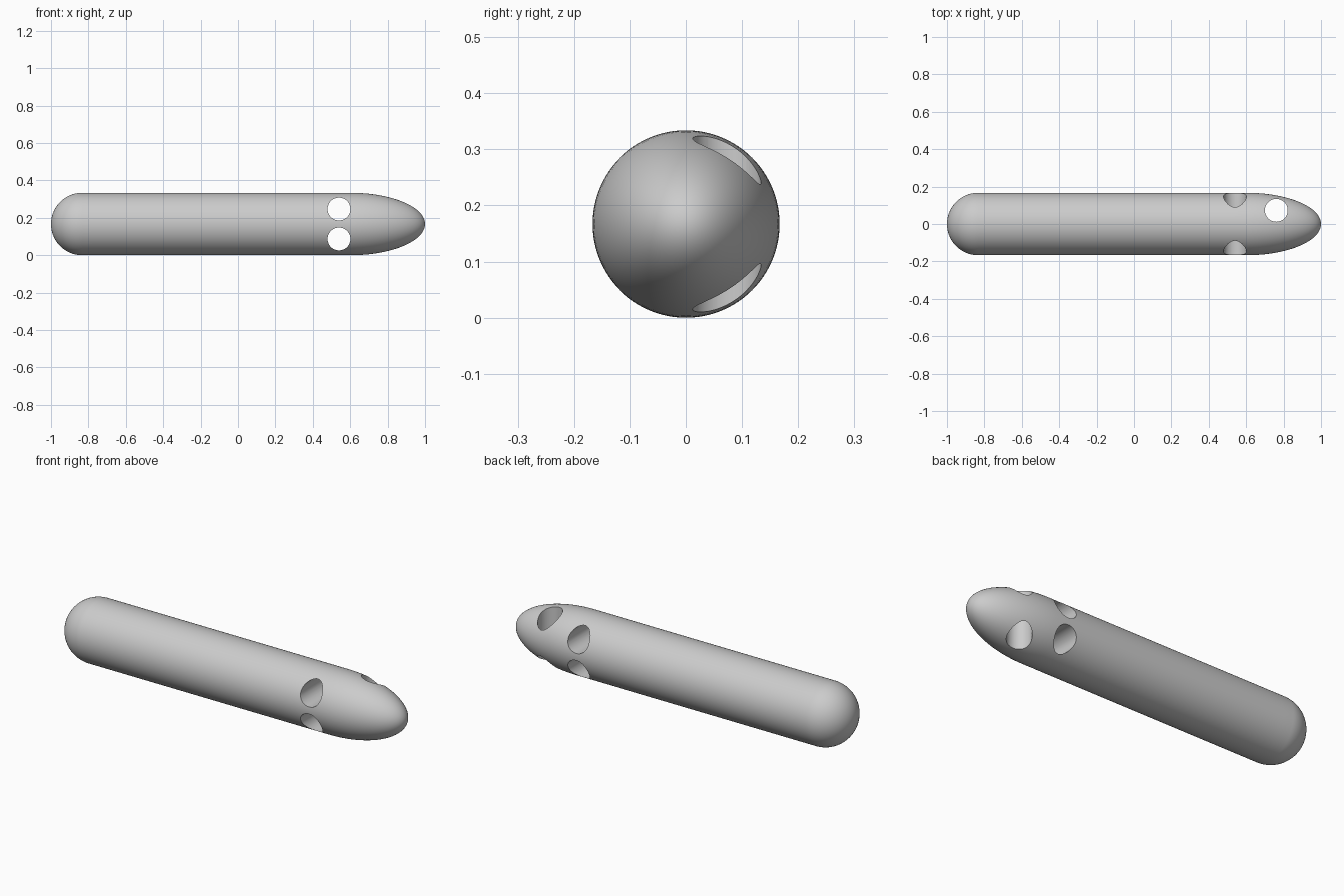
import bpy
import bmesh
from math import sin, cos, pi, radians
from mathutils import Matrix, Vector

cube = bpy.data.objects.get("Cube")
if cube:
    bpy.data.objects.remove(cube, do_unlink=True)

RADIUS = 0.167
NOSE = 0.40          # length of the elliptical nose
HOLE = 0.061
SEGMENTS = 128
STEPS = 24


def new_object(name, bm):
    bmesh.ops.recalc_face_normals(bm, faces=bm.faces)
    mesh = bpy.data.meshes.new(name)
    bm.to_mesh(mesh)
    bm.free()
    obj = bpy.data.objects.new(name, mesh)
    bpy.context.collection.objects.link(obj)
    return obj


def make_body():
    # Round tail, straight barrel and elliptical nose in one lathe profile
    angles = [pi / 2 * i / STEPS for i in range(STEPS + 1)]
    tail = [(RADIUS - 1 - RADIUS * cos(a), RADIUS * sin(a)) for a in angles]
    start, end = RADIUS - 1, 1 - NOSE
    barrel = [(start + (end - start) * i / STEPS, RADIUS) for i in range(1, STEPS)]
    nose = [(end + NOSE * cos(a), RADIUS * sin(a)) for a in reversed(angles)]

    bm = bmesh.new()
    verts = [bm.verts.new((x, 0, r)) for x, r in tail + barrel + nose]
    edges = [bm.edges.new(pair) for pair in zip(verts, verts[1:])]
    bmesh.ops.spin(bm, geom=verts + edges, cent=(0, 0, 0), axis=(1, 0, 0),
                   angle=2 * pi, steps=SEGMENTS)
    bmesh.ops.remove_doubles(bm, verts=bm.verts, dist=0.00005)
    bmesh.ops.translate(bm, verts=bm.verts, vec=(0, 0, RADIUS))
    return new_object("capsule_body", bm)


def drill(body, center, rotation):
    # Straight hole right through the body
    bm = bmesh.new()
    matrix = Matrix.Translation(Vector(center)) @ rotation
    bmesh.ops.create_cone(bm, cap_ends=True, segments=64, radius1=HOLE,
                          radius2=HOLE, depth=1, matrix=matrix)
    cutter = new_object("hole_cutter", bm)
    cutter.hide_render = True
    mod = body.modifiers.new("hole", 'BOOLEAN')
    mod.operation = 'DIFFERENCE'
    mod.solver = 'EXACT'
    mod.object = cutter
    bpy.ops.object.modifier_apply(modifier=mod.name)
    bpy.data.objects.remove(cutter, do_unlink=True)


body = make_body()
bpy.ops.object.select_all(action='DESELECT')
bpy.context.view_layer.objects.active = body
body.select_set(True)

# Pair of cross holes, then one vertical hole through the nose
sideways = Matrix.Rotation(pi / 2, 4, 'X')
for side in (-1, 1):
    drill(body, (0.54, 0, RADIUS + side * 0.08), sideways)
drill(body, (0.761, 0.073, RADIUS), Matrix.Identity(4))

bpy.ops.object.shade_smooth_by_angle(angle=radians(30))
